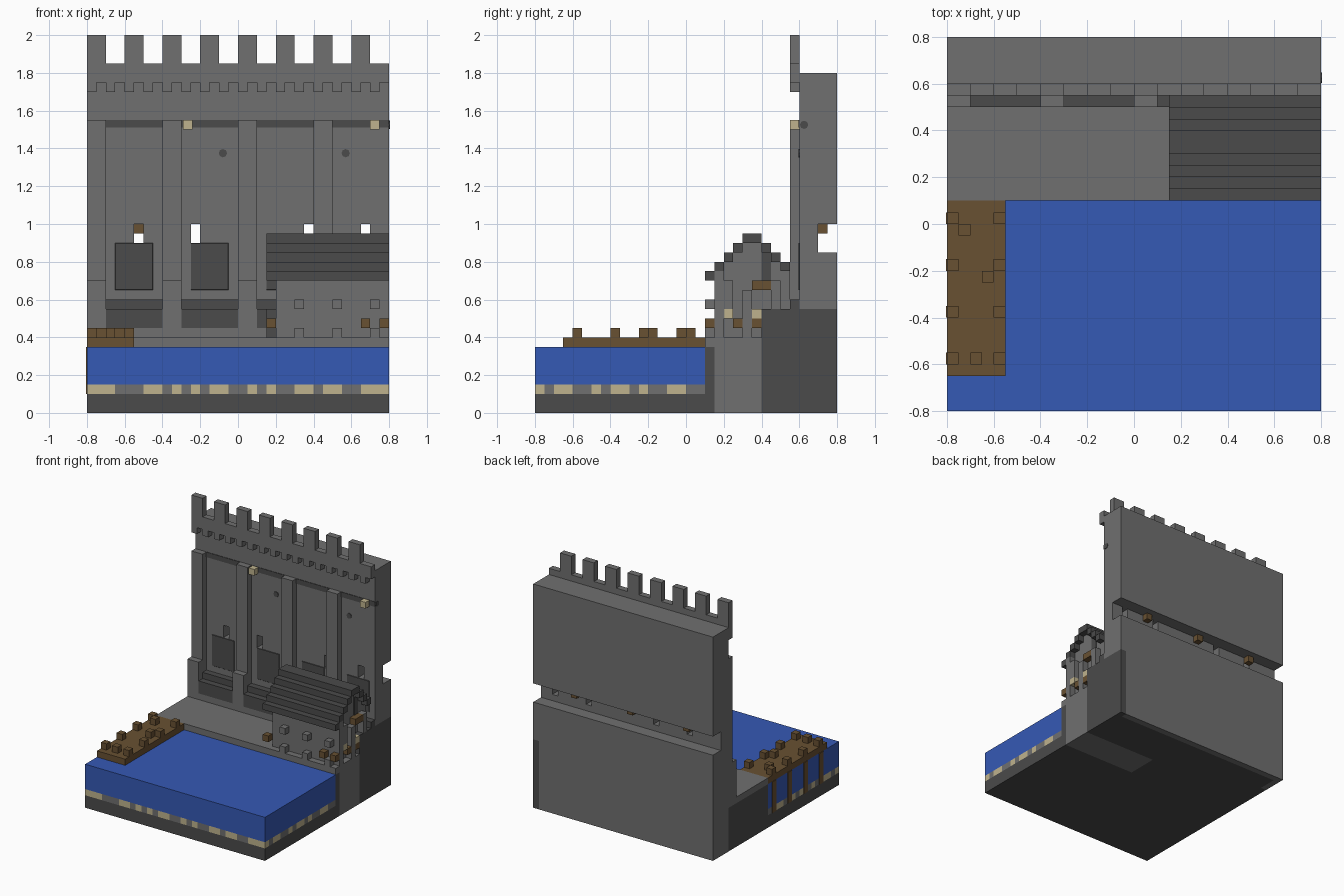
import bpy, bmesh
from mathutils import Matrix, Vector

cube = bpy.data.objects.get("Cube")
if cube:
    bpy.data.objects.remove(cube)

U = 0.05  # block size


def material(name, rgb):
    m = bpy.data.materials.new(name)
    m.use_nodes = True
    m.diffuse_color = (*rgb, 1)
    m.node_tree.nodes["Principled BSDF"].inputs["Base Color"].default_value = (*rgb, 1)
    return m


STONE = material("stone_grey", (0.16, 0.16, 0.16))
DARK = material("dark_stone", (0.07, 0.07, 0.07))
WATER = material("water_blue", (0.036, 0.1, 0.46))
WOOD = material("wood_brown", (0.14, 0.082, 0.032))
SAND = material("sand", (0.52, 0.45, 0.27))


def finish(name, bm, mat):
    me = bpy.data.meshes.new(name)
    bm.to_mesh(me)
    bm.free()
    me.materials.append(mat)
    ob = bpy.data.objects.new(name, me)
    bpy.context.collection.objects.link(ob)
    return ob


def boxes(name, mat, items):
    """One object from boxes given as (x0, x1, y0, y1, z0, z1)."""
    bm = bmesh.new()
    for x0, x1, y0, y1, z0, z1 in items:
        lo, hi = Vector((x0, y0, z0)), Vector((x1, y1, z1))
        bmesh.ops.create_cube(bm, size=1, matrix=Matrix.Translation((lo + hi) / 2)
                              @ Matrix.Diagonal((*(hi - lo), 1)))
    return finish(name, bm, mat)


def blocks(name, mat, corners):
    """Single blocks from their lowest corners."""
    return boxes(name, mat, [(x, x + U, y, y + U, z, z + U) for x, y, z in corners])


# River bed and water
boxes("river_bed", DARK, [(-.8, .8, -.8, .1, 0, .1)])
boxes("water", WATER, [(-.8, .8, -.8, .1, .15, .35)])

# Pebble layer between bed and water
front_row = "SSS...SS.S.S.SS..S.S..SS.SS..SSS"
side_row = "S.SS..S.SS.S..SS.."
pebbles = {"S": [], ".": []}
for i, c in enumerate(front_row):
    pebbles[c].append((-.8 + i * U, -.8, .1))
for i, c in enumerate(side_row[1:], 1):
    for x in (-.8, .8 - U):
        pebbles[c].append((x, -.8 + i * U, .1))
blocks("sand_pebbles", SAND, pebbles["S"])
blocks("grey_pebbles", STONE, pebbles["."])

# Dock with studs and side posts
boxes("dock_deck", WOOD, [(-.8, -.55, -.65, .1, .35, .4)])
rows = (-.6, -.4, -.2, 0)
blocks("dock_studs", WOOD, [(x, y, .4) for y in rows for x in (-.8, -.6)]
       + [(-.75, -.05, .4), (-.65, -.25, .4), (-.7, -.6, .4)])
boxes("dock_posts", WOOD, [(-.805, -.79, y, y + U, .1, .35) for y in rows])

# Bank
boxes("bank_core", DARK, [(-.8, .15, .1, .6, 0, .35), (.15, .8, .1, .15, 0, .35),
                          (.15, .8, .4, .6, 0, .55)])
boxes("bank_top", STONE, [(-.8, .15, .1, .6, .35, .4), (.15, .8, .1, .15, .35, .4)])
boxes("house_foundation", STONE, [(.15, .8, .15, .4, 0, .4)])

# Castle wall: lower part, slotted middle, upper part
boxes("wall_foot_dark", DARK, [(-.75, .8, .6, .75, 0, .55), (.75, .8, .75, .8, 0, .55)])
boxes("wall_foot", STONE, [(-.8, .75, .75, .8, 0, .55), (-.8, -.75, .6, .75, 0, .55)])
boxes("wall_lower", STONE, [(-.8, .8, .6, .8, .55, .85), (-.8, .8, .6, .7, .85, .9)])
slits = (-.55, -.25, .35, .65)
starts = [-.8] + [s + U for s in slits]
ends = list(slits) + [.8]
boxes("wall_slit_band", STONE, [(a, b, .6, .7, .9, 1) for a, b in zip(starts, ends)])
boxes("wall_upper", STONE, [(-.8, .8, .6, .8, 1, 1.8)])
blocks("groove_beam_ends", WOOD, [(x, .7, .95) for x in (-.55, -.05, .45)])

# Parapet with merlons and corbel teeth
boxes("parapet", STONE, [(-.8, .8, .55, .6, 1.75, 1.85)])
boxes("merlons", STONE, [(-.8 + .2 * i, -.7 + .2 * i, .55, .6, 1.85, 2) for i in range(8)])
blocks("corbel_teeth", STONE, [(-.8 + .1 * i, .55, 1.7) for i in range(16)])

# Pilasters, their bases and the stepped plinth in each bay
piers = [-.8 + .4 * i for i in range(4)]
boxes("pilasters", STONE, [(x, x + .1, .55, .6, .4, 1.55) for x in piers])
boxes("pilaster_bases", STONE, [(x, x + .1, .5, .55, .4, .7) for x in piers[:3]])
bays = [(x + .1, x + .4) for x in piers]
open_bays = [(a, min(b, .15)) for a, b in bays[:3]]
boxes("plinth_foot", STONE, [(a, b, .5, .6, .4, .45) for a, b in open_bays])
boxes("plinth_lower_step", DARK, [(a, b, .5, .6, .45, .55) for a, b in open_bays])
boxes("plinth_upper_step", DARK, [(a, b, .55, .6, .55, .6) for a, b in bays])

# Dark stains: window panels, shade band under the ledge, small round spots
panels = boxes("window_panels", DARK,
               [(a + U, b - U, .596, .602, .65, .9) for a, b in bays])
bevel = panels.modifiers.new("round_corners", "BEVEL")
bevel.width = .002
boxes("ledge_band", DARK, [(a, b, .596, .602, 1.51, 1.55) for a, b in bays])
bm = bmesh.new()
for x in (-.08, .57):
    bmesh.ops.create_cone(bm, cap_ends=True, segments=8, radius1=.022, radius2=.022, depth=.008,
                          matrix=Matrix.Translation((x, .6, 1.375)) @ Matrix.Rotation(1.5708, 4, "X"))
bmesh.ops.create_cone(bm, cap_ends=True, segments=8, radius1=.022, radius2=.022, depth=.008,
                      matrix=Matrix.Translation((.8, .625, 1.525)) @ Matrix.Rotation(1.5708, 4, "Y"))
finish("wall_spots", bm, DARK)

# Lamps
blocks("lamps", SAND, [(x, .55, 1.5) for x in (-.29, .7)])

# House: stepped roof with a matching gable body beneath
steps = [(.1, .15, .75), (.15, .2, .8), (.2, .25, .85), (.25, .3, .9), (.3, .4, .95),
         (.4, .45, .9), (.45, .5, .85), (.5, .55, .8)]
boxes("roof", DARK, [(.15, .8, a, b, t - U, t) for a, b, t in steps])
boxes("house_body", STONE,
      [(.2, .8 if a < .2 else .75, a, b, .4 if a < .4 else .55, t - U) for a, b, t in steps[1:]])

# House trim
blocks("front_studs", STONE, [(x, .1, z) for x in (.3, .5, .7) for z in (.4, .55)])
blocks("front_beam_ends", WOOD, [(x, .1, .45) for x in (.15, .65, .75)])
blocks("side_lamps", SAND, [(.75, y, .5) for y in (.2, .35)])
blocks("side_beam_ends", WOOD, [(.75, y, z) for y, z in
                                ((.25, .45), (.35, .45), (.35, .65), (.4, .65))])
boxes("side_posts", STONE, [(.75, .8, .2, .25, .55, .7), (.75, .8, .3, .35, .4, .65),
                            (.75, .8, .45, .5, .55, .7)])
boxes("gable_opening", DARK, [(.745, .755, .4, .45, .7, .85)])
